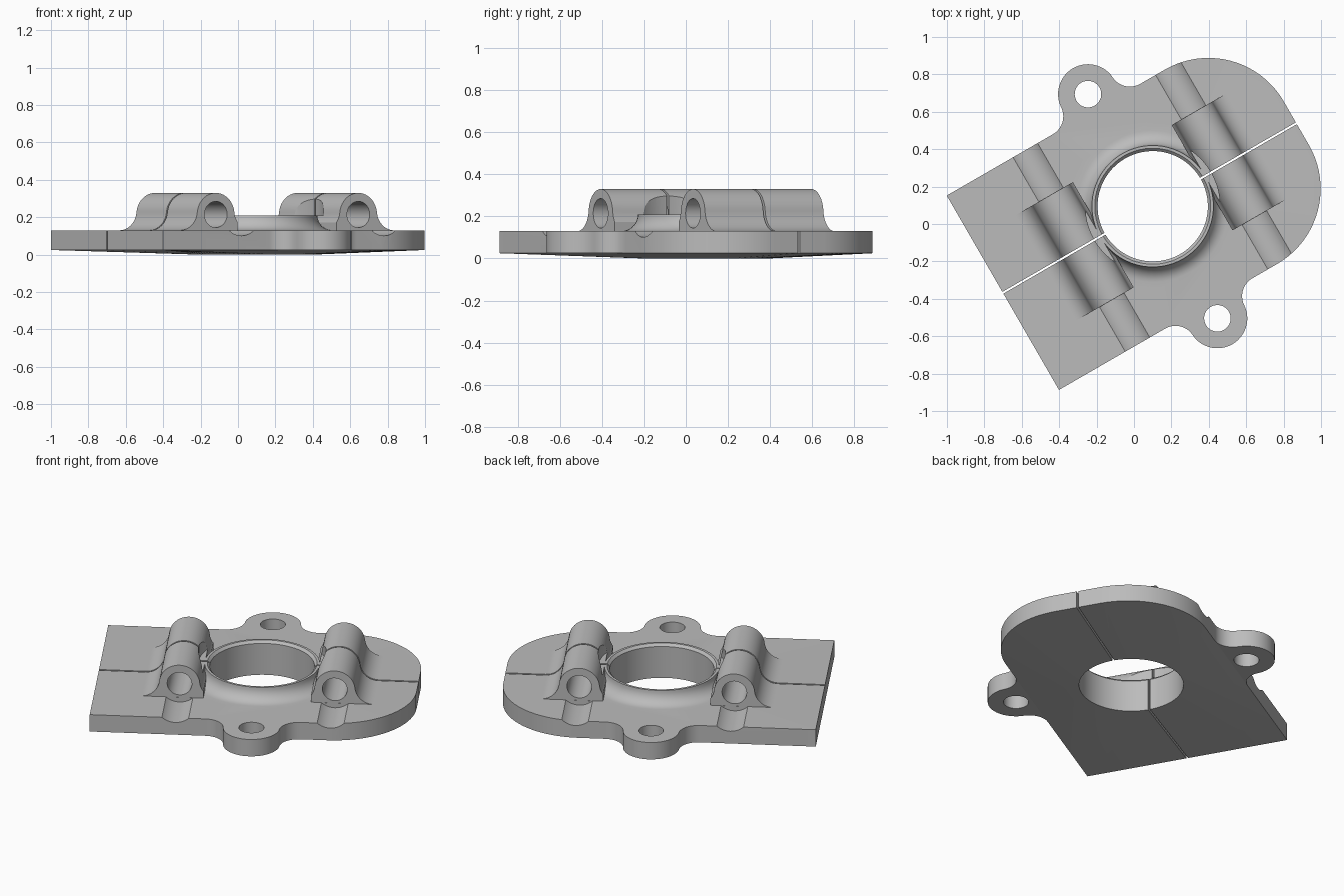
import bpy, bmesh, math
from math import sin, cos, radians, pi

if "Cube" in bpy.data.objects:
    bpy.data.objects.remove(bpy.data.objects["Cube"])

AX_U, AX_Z = 0.44, 0.215      # bolt axis position in the part's own frame
TOP, LOW = 0.13, 0.025        # plate top and rim underside


def arc(cx, cy, r, a0, a1, n):
    return [(cx + r * cos(radians(a0 + (a1 - a0) * i / n)),
             cy + r * sin(radians(a0 + (a1 - a0) * i / n))) for i in range(n + 1)]


def make(name, bm):
    bmesh.ops.remove_doubles(bm, verts=bm.verts, dist=1e-5)
    bmesh.ops.recalc_face_normals(bm, faces=bm.faces)
    me = bpy.data.meshes.new(name)
    bm.to_mesh(me)
    bm.free()
    ob = bpy.data.objects.new(name, me)
    bpy.context.collection.objects.link(ob)
    return ob


def loft(name, rings):
    """Skin a stack of equal-length point rings and cap both ends."""
    bm = bmesh.new()
    rows = [[bm.verts.new(p) for p in ring] for ring in rings]
    n = len(rows[0])
    for a, b in zip(rows, rows[1:]):
        for i in range(n):
            j = (i + 1) % n
            bm.faces.new((a[i], a[j], b[j], b[i]))
    bm.faces.new(rows[0][::-1])
    bm.faces.new(rows[-1])
    return make(name, bm)


def prism(name, pts, lo, hi, along="z"):
    if along == "z":
        return loft(name, [[(x, y, h) for x, y in pts] for h in (lo, hi)])
    return loft(name, [[(x, h, z) for x, z in pts] for h in (lo, hi)])


def lathe(name, profile, n=64):
    return loft(name, [[(r * cos(2 * pi * i / n), r * sin(2 * pi * i / n), z)
                        for i in range(n)] for r, z in profile])


def circle(cx, cy, r, n=40):
    return arc(cx, cy, r, 0, 360, n)[:-1]


def boolean(ob, tool, op):
    m = ob.modifiers.new("bool", "BOOLEAN")
    m.operation, m.solver, m.object = op, "EXACT", tool
    bpy.context.view_layer.objects.active = ob
    bpy.ops.object.modifier_apply(modifier=m.name)
    bpy.data.objects.remove(tool)


# Plate: square at one end, rounded at the other, underside sloping to the bore
R = 0.465
cu, cv = 0.887 - R, 0.6 - R
outline = ([(-0.925, 0.6), (-0.925, -0.6)] + arc(cu, -cv, R, -90, 0, 20)
           + arc(cu, cv, R, 0, 90, 20))
bm = bmesh.new()
for x, y in outline:
    bm.verts.new((x, y, TOP))
    bm.verts.new((x, y, LOW))
for x, y in circle(0, 0, 0.296, 64):
    bm.verts.new((x, y, 0))
bmesh.ops.convex_hull(bm, input=bm.verts)
bmesh.ops.dissolve_limit(bm, angle_limit=0.002, verts=bm.verts, edges=bm.edges)
body = make("split_bearing_cap", bm)

# Mounting ears, blended into the plate edge
a = math.degrees(math.atan2(0.018, 0.269))
half = arc(0.269, 0.71, 0.11, 270, 180 + a, 10)
ear = (half + arc(0, 0.692, 0.16, a, 180 - a, 28)[1:-1]
       + [(-x, y) for x, y in reversed(half)] + [(-0.2, 0.4), (0.2, 0.4)])
for s in (1, -1):
    boolean(body, prism("ear", [(x, s * y) for x, y in ear], LOW, TOP), "UNION")

# Bolt bosses: round ridge with flared foot, relieved around the bore
b = math.degrees(math.atan2(0.021, 0.22))
ridge = ([(-0.135, 0.08), (0.22, 0.08)]
         + arc(0.22, 0.236, 0.106, 270, 180 + b, 10)
         + arc(0, AX_Z, 0.115, b, 180 - b, 28)[1:-1]
         + arc(-0.22, 0.236, 0.106, -b, -36.7, 6))
for s in (1, -1):
    boss = prism("boss", [(s * (AX_U + x), z) for x, z in ridge], -0.325, 0.325, "y")
    boolean(boss, lathe("relief", [(0.36, 0.21), (0.36, 0.5)]), "DIFFERENCE")
    boolean(body, boss, "UNION")

# Collar around the bore with a concave fillet
collar = [(0.405, 0.06)] + arc(0.405, 0.21, 0.08, 270, 180, 8)
boolean(body, lathe("collar", collar), "UNION")

# Bore with chamfer, ear holes, bolt holes, bolt clearance grooves
boolean(body, lathe("bore", [(0.295, -0.1), (0.295, 0.195), (0.31, 0.21),
                             (0.31, 0.5)]), "DIFFERENCE")
for s in (1, -1):
    boolean(body, prism("ear_hole", circle(0, s * 0.692, 0.071), -0.1, 0.4), "DIFFERENCE")
    boolean(body, prism("bolt_hole", circle(s * AX_U, AX_Z, 0.07), -0.5, 0.5, "y"),
            "DIFFERENCE")
    for t in (1, -1):
        boolean(body, prism("groove", circle(s * AX_U, AX_Z, 0.114, 64),
                            t * 0.326, t * 0.9, "y"), "DIFFERENCE")

# Thin split between the two halves
g = 0.0055
boolean(body, prism("split", [(-1.2, -g), (1.2, -g), (1.2, g), (-1.2, g)], -0.2, 0.6),
        "DIFFERENCE")

# Turn the part in plan and centre it
body.rotation_euler[2] = radians(30)
body.location = (0.1, 0.095, 0)

mat = bpy.data.materials.new("mid grey")
mat.diffuse_color = (0.5, 0.5, 0.5, 1)
mat.use_nodes = True
mat.node_tree.nodes["Principled BSDF"].inputs["Base Color"].default_value = mat.diffuse_color
body.data.materials.clear()
body.data.materials.append(mat)
for p in body.data.polygons:
    p.material_index = 0
bpy.ops.object.select_all(action="DESELECT")
body.select_set(True)
bpy.context.view_layer.objects.active = body
bpy.ops.object.shade_smooth_by_angle(angle=radians(25))
